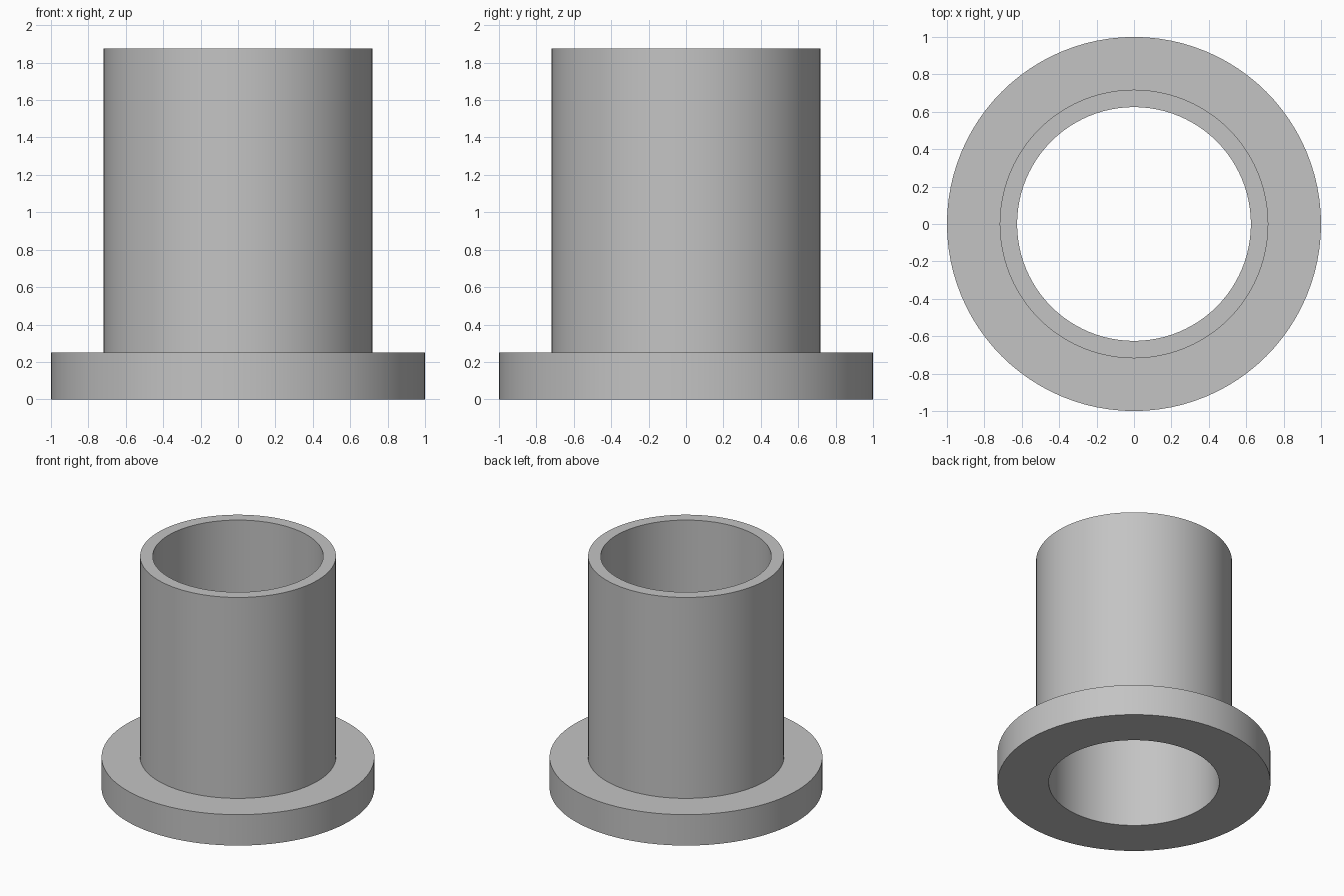
import bpy
import bmesh
from math import cos, sin, tau

SEGMENTS = 96

cube = bpy.data.objects.get("Cube")
if cube:
    bpy.data.objects.remove(cube, do_unlink=True)

# Plain grey material
grey = bpy.data.materials.new("grey")
grey.use_nodes = True
colour = (0.55, 0.55, 0.55, 1)
grey.diffuse_color = colour
grey.node_tree.nodes["Principled BSDF"].inputs["Base Color"].default_value = colour


def lathe(name, profile):
    """Revolve a closed (radius, height) profile around z."""
    bm = bmesh.new()
    rings = [[bm.verts.new((r * cos(tau * i / SEGMENTS), r * sin(tau * i / SEGMENTS), z))
              for i in range(SEGMENTS)] for r, z in profile]
    for a, b in zip(rings, rings[1:] + rings[:1]):
        for i in range(SEGMENTS):
            j = (i + 1) % SEGMENTS
            bm.faces.new((a[i], a[j], b[j], b[i]))
    bmesh.ops.recalc_face_normals(bm, faces=bm.faces)
    mesh = bpy.data.meshes.new(name)
    bm.to_mesh(mesh)
    bm.free()
    mesh.materials.append(grey)
    obj = bpy.data.objects.new(name, mesh)
    bpy.context.collection.objects.link(obj)
    return obj


# Flanged sleeve: one solid with a straight through bore
BORE, SLEEVE, FLANGE = 0.625, 0.718, 1.0
STEP, TOP = 0.25, 1.875
bushing = lathe("flanged_bushing", [
    (BORE, 0), (FLANGE, 0), (FLANGE, STEP),
    (SLEEVE, STEP), (SLEEVE, TOP), (BORE, TOP),
])

bpy.ops.object.select_all(action="DESELECT")
bushing.select_set(True)
bpy.context.view_layer.objects.active = bushing
bpy.ops.object.shade_smooth_by_angle()
